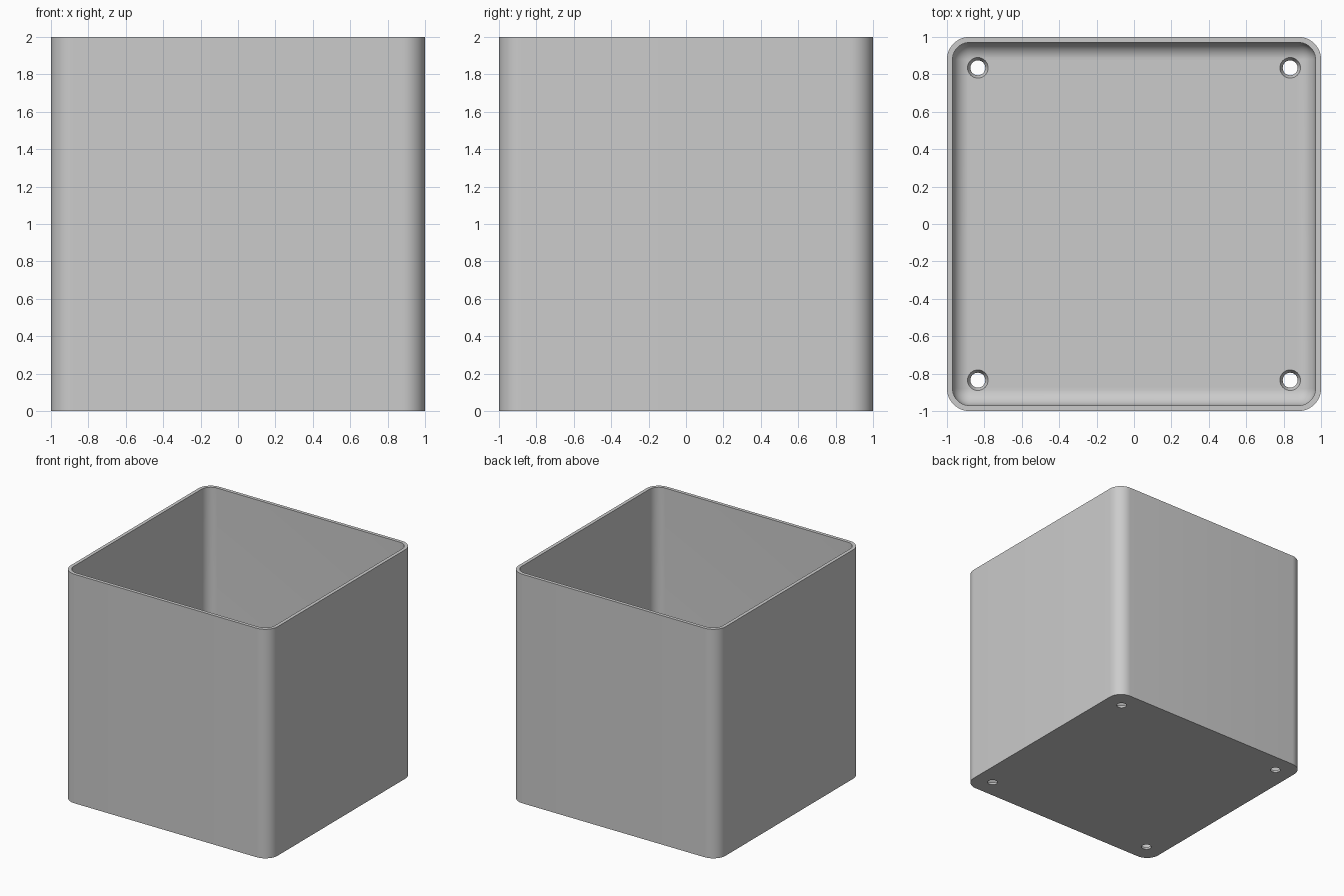
import bpy
import bmesh
from math import sin, cos, pi, radians

if "Cube" in bpy.data.objects:
    bpy.data.objects.remove(bpy.data.objects["Cube"])

SIZE, HEIGHT = 1.0, 2.0      # half width and height
WALL, FLOOR = 0.03, 0.03
CORNER = 0.12                # outer corner radius
FILLET = CORNER - WALL       # inner corner and floor fillet radius
HOLE_POS, HOLE_R, TAPER = 0.835, 0.04, 0.5
STEPS = 12

grey = bpy.data.materials.new("light grey")
grey.use_nodes = True
colour = (0.6, 0.6, 0.6, 1)
grey.diffuse_color = colour
grey.node_tree.nodes["Principled BSDF"].inputs["Base Color"].default_value = colour


def ring(bm, radius, z):
    """Rounded square whose corner arcs share fixed centres."""
    centre = SIZE - CORNER
    verts = []
    for quarter, (sx, sy) in enumerate([(1, 1), (-1, 1), (-1, -1), (1, -1)]):
        for i in range(STEPS + 1):
            a = (quarter + i / STEPS) * pi / 2
            verts.append(bm.verts.new((sx * centre + radius * cos(a),
                                       sy * centre + radius * sin(a), z)))
    return verts


def make_object(name, bm):
    bmesh.ops.recalc_face_normals(bm, faces=bm.faces)
    mesh = bpy.data.meshes.new(name)
    bm.to_mesh(mesh)
    bm.free()
    obj = bpy.data.objects.new(name, mesh)
    mesh.materials.append(grey)
    bpy.context.collection.objects.link(obj)
    return obj


# Open box: outer wall, rim, inner wall, then the fillet down to the floor
bm = bmesh.new()
profile = [(CORNER, 0), (CORNER, HEIGHT), (FILLET, HEIGHT)]
for i in range(STEPS + 1):
    a = i / STEPS * pi / 2
    profile.append((FILLET * cos(a), FLOOR + FILLET * (1 - sin(a))))
rings = [ring(bm, r, z) for r, z in profile]
for low, high in zip(rings, rings[1:]):
    for i in range(len(low)):
        j = (i + 1) % len(low)
        bm.faces.new((low[i], low[j], high[j], high[i]))
bm.faces.new(rings[0])
bmesh.ops.remove_doubles(bm, verts=bm.verts, dist=0.0001)
bmesh.ops.holes_fill(bm, edges=[e for e in bm.edges if e.is_boundary], sides=0)
box = make_object("open_box", bm)

# Tapered corner holes through the floor
bm = bmesh.new()
reach = 0.05
for sx in (-1, 1):
    for sy in (-1, 1):
        hole = bmesh.ops.create_cone(
            bm, cap_ends=True, segments=32, depth=2 * reach,
            radius1=HOLE_R - TAPER * reach, radius2=HOLE_R + TAPER * reach)
        bmesh.ops.translate(bm, verts=hole["verts"],
                            vec=(sx * HOLE_POS, sy * HOLE_POS, 0))
cutter = make_object("hole_cutter", bm)
cutter.hide_render = True

bpy.context.view_layer.objects.active = box
bpy.ops.object.select_all(action="DESELECT")
box.select_set(True)
cut = box.modifiers.new("corner holes", "BOOLEAN")
cut.operation = "DIFFERENCE"
cut.solver = "EXACT"
cut.object = cutter
bpy.ops.object.modifier_apply(modifier=cut.name)
bpy.data.objects.remove(cutter)
bpy.ops.object.shade_smooth_by_angle(angle=radians(30))
